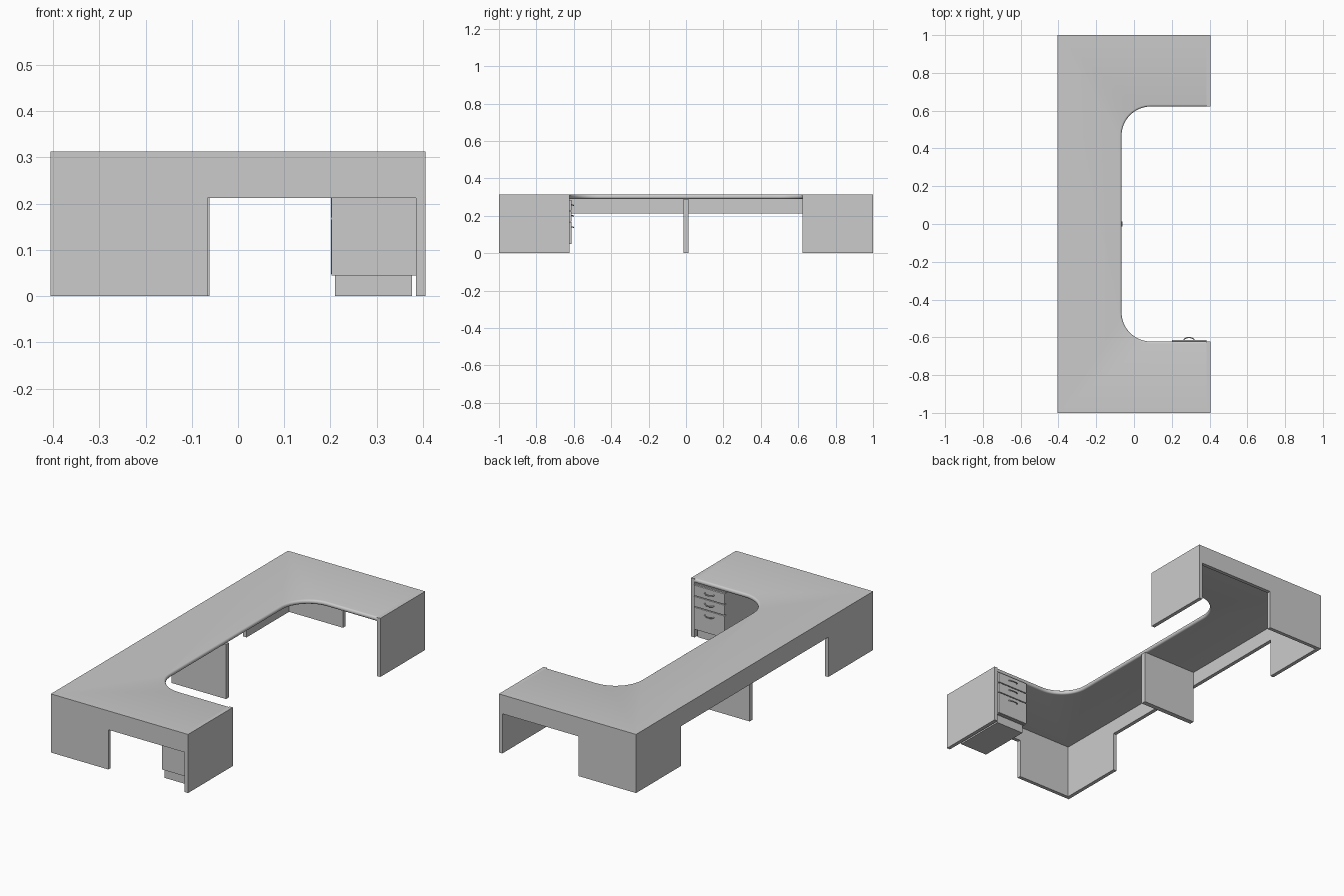
import bpy, bmesh
from math import sin, cos, pi
from mathutils import Vector

if "Cube" in bpy.data.objects:
    bpy.data.objects.remove(bpy.data.objects["Cube"])

X, Y, H = 0.405, 1.0, 0.313        # half width, half length, height
T = 0.02                           # panel thickness
UNDER = 0.29                       # underside of worktop
INX, INY, R = -0.066, 0.622, 0.155  # inner cut-out and its corner radius
APRON = 0.212                      # bottom of apron


def make_object(name, bm):
    bmesh.ops.recalc_face_normals(bm, faces=bm.faces)
    mesh = bpy.data.meshes.new(name)
    bm.to_mesh(mesh)
    bm.free()
    ob = bpy.data.objects.new(name, mesh)
    bpy.context.collection.objects.link(ob)
    return ob


def extrude(name, points, offset):
    bm = bmesh.new()
    face = bm.faces.new([bm.verts.new(p) for p in points])
    ret = bmesh.ops.extrude_face_region(bm, geom=[face], use_keep_orig=True)
    verts = [v for v in ret["geom"] if isinstance(v, bmesh.types.BMVert)]
    bmesh.ops.translate(bm, verts=verts, vec=Vector(offset))
    return make_object(name, bm)


def box(name, x0, x1, y0, y1, z0, z1, bevel=0):
    ob = extrude(name, [(x0, y0, z0), (x1, y0, z0), (x1, y1, z0), (x0, y1, z0)],
                 (0, 0, z1 - z0))
    if bevel:
        mod = ob.modifiers.new("bevel", "BEVEL")
        mod.width = bevel
        mod.segments = 2
    return ob


# Worktop: U-shaped slab with a rounded inner lip
xe, ye = X - T, Y - T
N = 14
arc = [(INX + R - R * sin(a), INY - R + R * cos(a))
       for a in [i * pi / 2 / N for i in range(N + 1)]]
inner = [(xe, INY)] + arc + [(x, -y) for x, y in reversed(arc)] + [(xe, -INY)]
outline = inner + [(xe, -ye), (-xe, -ye), (-xe, ye), (xe, ye)]
top = extrude("worktop", [(x, y, UNDER) for x, y in outline], (0, 0, H - UNDER))
bm = bmesh.new()
bm.from_mesh(top.data)


def is_inner(v):
    return v.co.x > INX - 0.01 and abs(v.co.y) < INY + 0.01


lip = [e for e in bm.edges
       if all(is_inner(v) for v in e.verts)
       and abs(e.verts[0].co.z - e.verts[1].co.z) < 1e-4
       and e.calc_length() > 1e-5]
bmesh.ops.bevel(bm, geom=lip, offset=0.0105, segments=4, profile=0.5,
                affect='EDGES', clamp_overlap=True)
bm.to_mesh(top.data)
bm.free()
bpy.context.view_layer.objects.active = top
top.select_set(True)
bpy.ops.object.shade_smooth_by_angle()
top.select_set(False)

# Side panels with a knee opening, and end panels at the open side
side = [(-X, 0), (INX, 0), (INX, APRON), (xe, APRON), (xe, 0), (X, 0), (X, H), (-X, H)]
for s, name in ((-1, "front"), (1, "rear")):
    extrude(name + "_side_panel", [(x, s * Y, z) for x, z in side], (0, -s * T, 0))
    y0, y1 = sorted((s * ye, s * INY))
    box(name + "_end_panel", xe, X, y0, y1, 0, H)

# Long back panel with an apron between two corner panels
back = [(-ye, 0), (-INY, 0), (-INY, APRON), (INY, APRON), (INY, 0), (ye, 0), (ye, H), (-ye, H)]
extrude("back_panel", [(-X, y, z) for y, z in back], (T, 0, 0))

# Centre support
box("centre_support", -xe, INX + 0.004, -0.013, 0.013, 0, UNDER)

# Drawer pedestal on a recessed plinth
box("pedestal_body", 0.202, xe, -0.93, -0.624, 0.045, UNDER)
box("pedestal_plinth", 0.21, 0.376, -0.922, -0.634, 0, 0.045)

# Drawer fronts and bow handles
drawers = [(0.228, 0.284, 0.26), (0.17, 0.224, 0.203), (0.048, 0.166, 0.142)]
for i, (z0, z1, hz) in enumerate(drawers):
    box(f"drawer_front_{i + 1}", 0.201, xe - 0.001, -0.624, -0.613, z0, z1, 0.0015)
    cu = bpy.data.curves.new(f"drawer_handle_{i + 1}", "CURVE")
    cu.dimensions = '3D'
    cu.bevel_depth = 0.003
    cu.bevel_resolution = 2
    cu.use_fill_caps = True
    sp = cu.splines.new('POLY')
    sp.points.add(10)
    for k, p in enumerate(sp.points):
        a = pi * k / 10
        p.co = (0.291 - 0.027 * cos(a), -0.615 + 0.014 * sin(a), hz - 0.004 * sin(a), 1)
    ob = bpy.data.objects.new(cu.name, cu)
    bpy.context.collection.objects.link(ob)
    bpy.context.view_layer.objects.active = ob
    ob.select_set(True)
    bpy.ops.object.convert(target='MESH')
    bpy.ops.object.shade_smooth_by_angle()
    bpy.ops.object.select_all(action='DESELECT')
